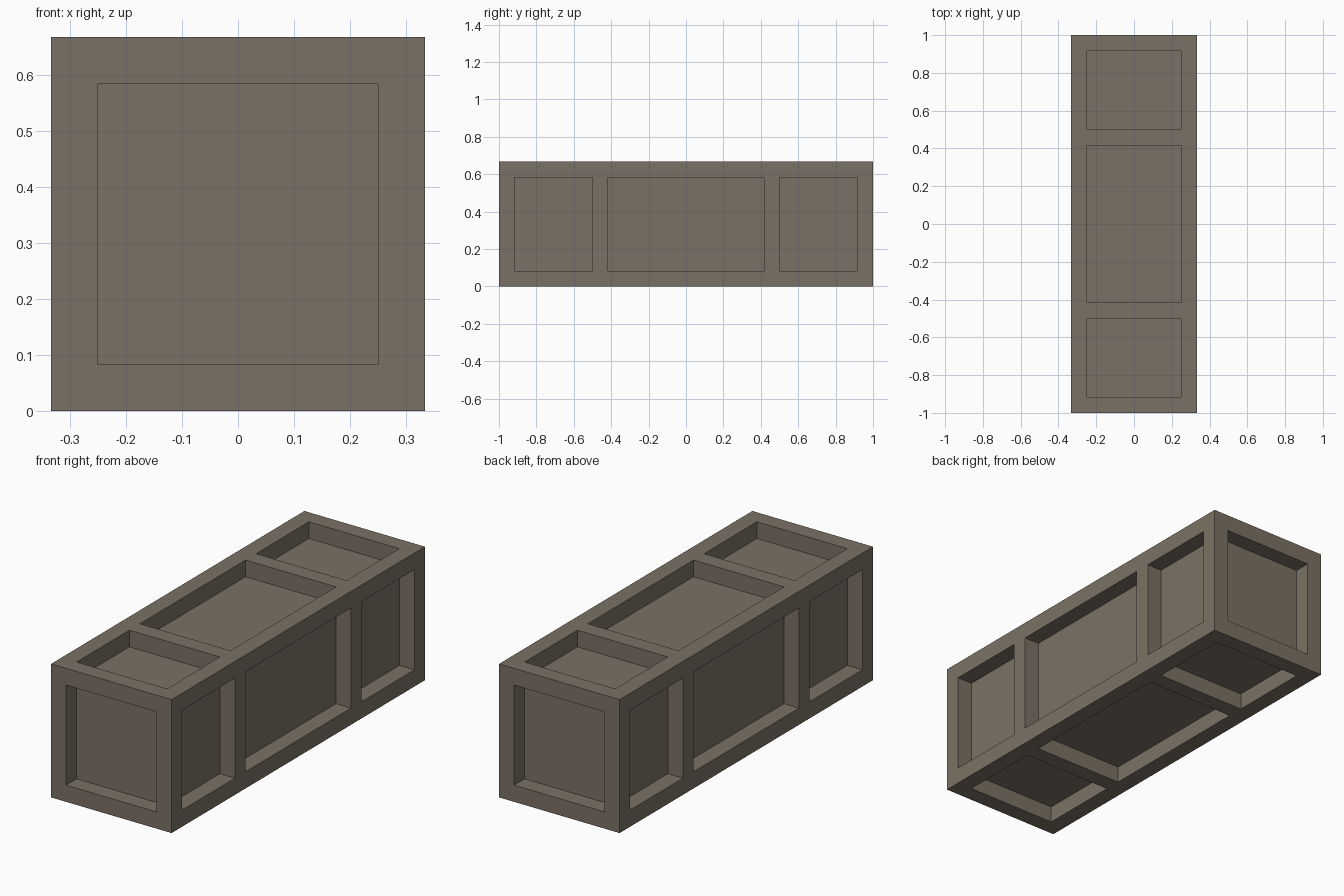
import bpy
import bmesh
from mathutils import Matrix, Vector

if "Cube" in bpy.data.objects:
    bpy.data.objects.remove(bpy.data.objects["Cube"], do_unlink=True)

BAR = 1 / 12                        # frame width and panel depth
SIZE = Vector((2 / 3, 2, 2 / 3))

# Single flat colour
COLOUR = (0.195, 0.167, 0.128, 1)
mat = bpy.data.materials.new("weathered taupe")
mat.use_nodes = True
mat.diffuse_color = COLOUR
bsdf = mat.node_tree.nodes["Principled BSDF"]
bsdf.inputs["Base Color"].default_value = COLOUR
bsdf.inputs["Roughness"].default_value = 0.9

# Solid block standing on the ground
bm = bmesh.new()
bmesh.ops.create_cube(bm, size=1, matrix=Matrix.Translation((0, 0, SIZE.z / 2)) @ Matrix.Diagonal((*SIZE, 1)))


def score(axis, position):
    """Cut a loop of edges around the block, square to one axis."""
    co, normal = Vector(), Vector()
    co[axis], normal[axis] = position, 1
    bmesh.ops.bisect_plane(bm, geom=bm.verts[:] + bm.edges[:] + bm.faces[:],
                           dist=1e-5, plane_co=co, plane_no=normal)


# Score the outer rails and the two cross bars
for side in (-1, 1):
    score(0, side * (SIZE.x / 2 - BAR))
    score(2, SIZE.z / 2 + side * (SIZE.z / 2 - BAR))
    for y in (SIZE.y / 2 - BAR, 0.5, 0.5 - BAR):
        score(1, side * y)

# Sink the large panels between the bars
panels = [f for f in bm.faces if f.calc_area() > 0.1]
for panel in panels:
    bm.normal_update()
    inward = -panel.normal * BAR
    sunk = bmesh.ops.extrude_discrete_faces(bm, faces=[panel])["faces"][0]
    bmesh.ops.translate(bm, verts=sunk.verts[:], vec=inward)

mesh = bpy.data.meshes.new("framed_crate")
bm.to_mesh(mesh)
bm.free()
mesh.materials.append(mat)
crate = bpy.data.objects.new("framed_crate", mesh)
bpy.context.collection.objects.link(crate)
